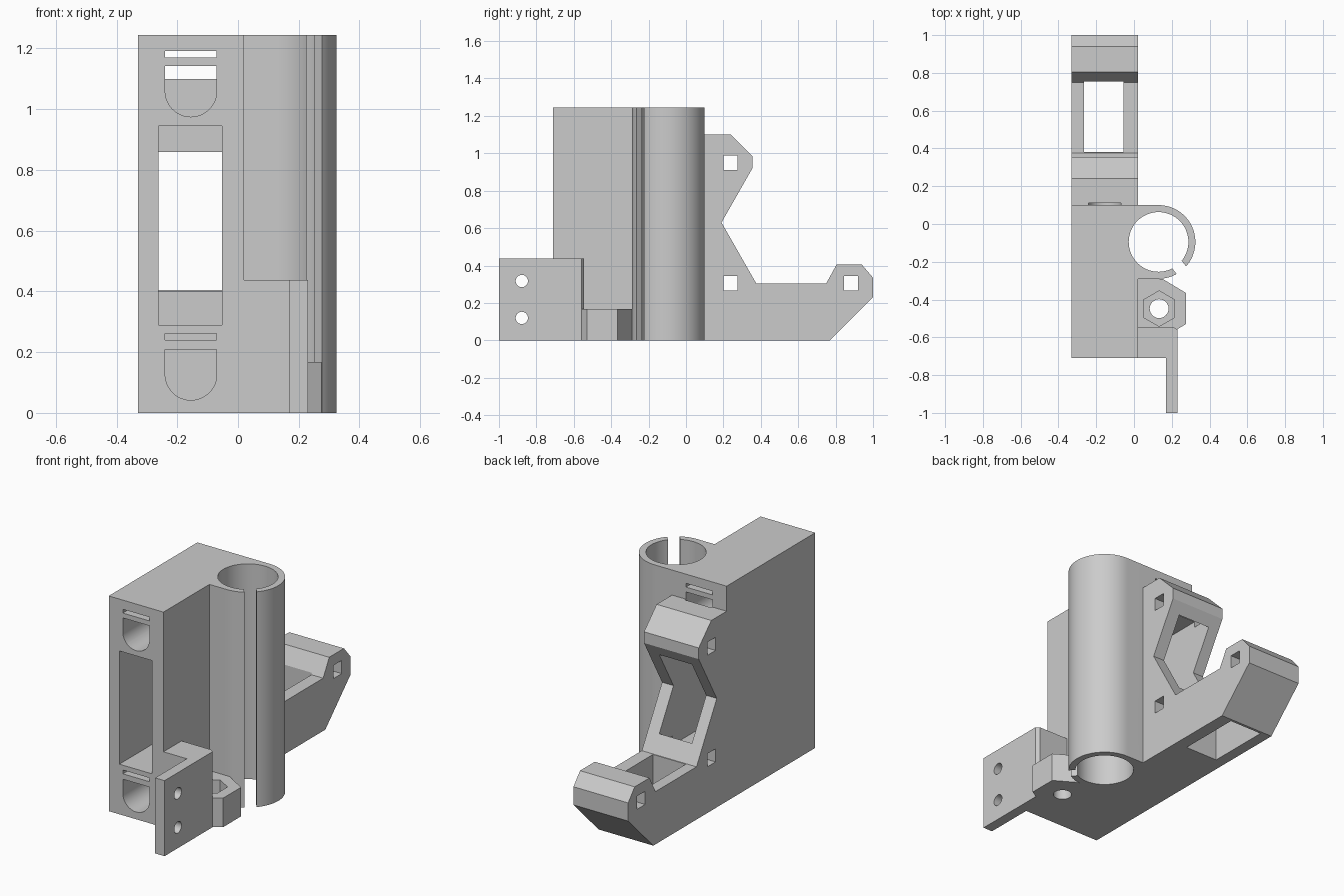
import bpy, bmesh, math
from mathutils import Vector

if "Cube" in bpy.data.objects:
    bpy.data.objects.remove(bpy.data.objects["Cube"], do_unlink=True)

grey = bpy.data.materials.new("light grey plastic")
grey.use_nodes = True
colour = (0.6, 0.6, 0.6, 1)
grey.diffuse_color = colour
grey.node_tree.nodes["Principled BSDF"].inputs["Base Color"].default_value = colour


def prism(name, profile, axis, lo, hi):
    """Extrude a 2D profile along an axis: x takes (y, z), y takes (x, z), z takes (x, y)."""
    place = {"x": lambda a, b, t: (t, a, b),
             "y": lambda a, b, t: (a, t, b),
             "z": lambda a, b, t: (a, b, t)}[axis]
    bm = bmesh.new()
    face = bm.faces.new([bm.verts.new(place(a, b, lo)) for a, b in profile])
    out = bmesh.ops.extrude_face_region(bm, geom=[face])
    moved = [g for g in out["geom"] if isinstance(g, bmesh.types.BMVert)]
    bmesh.ops.translate(bm, verts=moved, vec=Vector(place(0, 0, hi - lo)))
    bmesh.ops.recalc_face_normals(bm, faces=bm.faces)
    mesh = bpy.data.meshes.new(name)
    bm.to_mesh(mesh)
    bm.free()
    mesh.materials.append(grey)
    obj = bpy.data.objects.new(name, mesh)
    bpy.context.collection.objects.link(obj)
    return obj


def arc(cx, cy, r, start, end, steps):
    angles = [math.radians(start + (end - start) * i / steps) for i in range(steps + 1)]
    return [(cx + r * math.cos(a), cy + r * math.sin(a)) for a in angles]


def ring(cx, cy, r, sides, start=0):
    return arc(cx, cy, r, start, start + 360, sides)[:-1]


def rect(a0, a1, b0, b1):
    return [(a0, b0), (a1, b0), (a1, b1), (a0, b1)]


def cut(obj, cutters):
    bpy.context.view_layer.objects.active = obj
    for c in cutters:
        mod = obj.modifiers.new("cut", "BOOLEAN")
        mod.operation, mod.solver, mod.object = "DIFFERENCE", "EXACT", c
        bpy.ops.object.modifier_apply(modifier=mod.name)


LEFT, RIGHT, BACK, TOP = 0.02, -0.33, 0.10, 1.245
BORE = (0.13, -0.095)

# Body block with the round sleeve in one outline
body = prism("body", [(RIGHT, -0.71), (LEFT, -0.71), (LEFT, -0.29)]
             + arc(*BORE, 0.195, -90, 90, 40) + [(RIGHT, BACK)], "z", 0, TOP)

# Rear arm with two hooked ends
arm = prism("rear_arm", [(BACK, 0), (0.77, 0), (1, 0.23), (1, 0.335), (0.94, 0.405),
                         (0.805, 0.405), (0.75, 0.305), (0.375, 0.305), (0.19, 0.63),
                         (0.355, 0.92), (0.355, 0.985), (0.24, 1.10), (BACK, 1.10)],
            "x", RIGHT, LEFT)

# Front bracket with a thin mounting plate
bracket = prism("mounting_bracket", [(LEFT, -0.71), (0.17, -0.71), (0.17, -1), (0.23, -1),
                                     (0.23, -0.56), (0.21, -0.545), (LEFT, -0.545)],
                "z", 0, 0.437)

# Low block holding a nut
nut_block = prism("nut_block", [(LEFT, -0.545), (0.21, -0.545), (0.225, -0.56), (0.275, -0.53),
                                (0.275, -0.365), (0.15, -0.29), (LEFT, -0.29)], "z", 0, 0.168)

# Sleeve bore and its slit
bore = prism("bore_cutter", ring(*BORE, 0.158, 64), "z", -0.1, TOP + 0.1)
u = Vector((math.cos(math.radians(-51)), math.sin(math.radians(-51))))
n = Vector((-u.y, u.x)) * 0.032
centre = Vector(BORE)
slit = prism("slit_cutter", [tuple(p) for p in (centre + n, centre - n,
             centre + u * 0.3 - n, centre + u * 0.3 + n)], "z", -0.1, TOP + 0.1)

# Window through the body into the arm, and the floor opening of the arm
window = prism("window_cutter", rect(-0.262, -0.053, 0.29, 0.945), "y", -0.8, 0.32)
floor_hole = prism("floor_cutter", rect(-0.265, -0.055, 0.38, 0.755), "z", -0.1, 0.35)

# Rounded pockets and thin slots above and below the window
pockets = []
for low, slot in ((0.975, 1.17), (0.042, 0.24)):
    cup = arc(-0.155, low + 0.085, 0.085, 180, 360, 24)
    cup += [(-0.07, low + 0.167), (-0.24, low + 0.167)]
    pockets.append(prism("pocket_cutter", cup, "y", -0.8, 0.11))
    pockets.append(prism("slot_cutter", rect(-0.24, -0.07, slot, slot + 0.022), "y", -0.8, 0.11))

# Square pin holes across the arm
pins = [prism("pin_cutter", rect(y - 0.037, y + 0.037, z - 0.038, z + 0.038), "x", -0.5, 0.1)
        for y, z in ((0.238, 0.95), (0.238, 0.305), (0.882, 0.305))]

# Screw holes of the plate, and the nut recess with its bolt hole
screws = [prism("screw_cutter", ring(-0.878, z, 0.033, 24), "x", 0.1, 0.3) for z in (0.12, 0.317)]
nut = prism("nut_cutter", ring(0.133, -0.448, 0.094, 6, 30), "z", 0.08, 0.3)
bolt = prism("bolt_cutter", ring(0.133, -0.448, 0.05, 24), "z", -0.1, 0.3)

cut(body, [bore, slit, window] + pockets)
cut(arm, [window, floor_hole] + pockets + pins)
cut(bracket, screws)
cut(nut_block, [nut, bolt])

for c in [bore, slit, window, floor_hole, nut, bolt] + pockets + pins + screws:
    bpy.data.objects.remove(c, do_unlink=True)

# Smooth round walls, sharp edges elsewhere
bpy.ops.object.select_all(action="DESELECT")
for obj in (body, arm, bracket, nut_block):
    obj.select_set(True)
bpy.context.view_layer.objects.active = body
bpy.ops.object.shade_smooth_by_angle(angle=math.radians(25))
